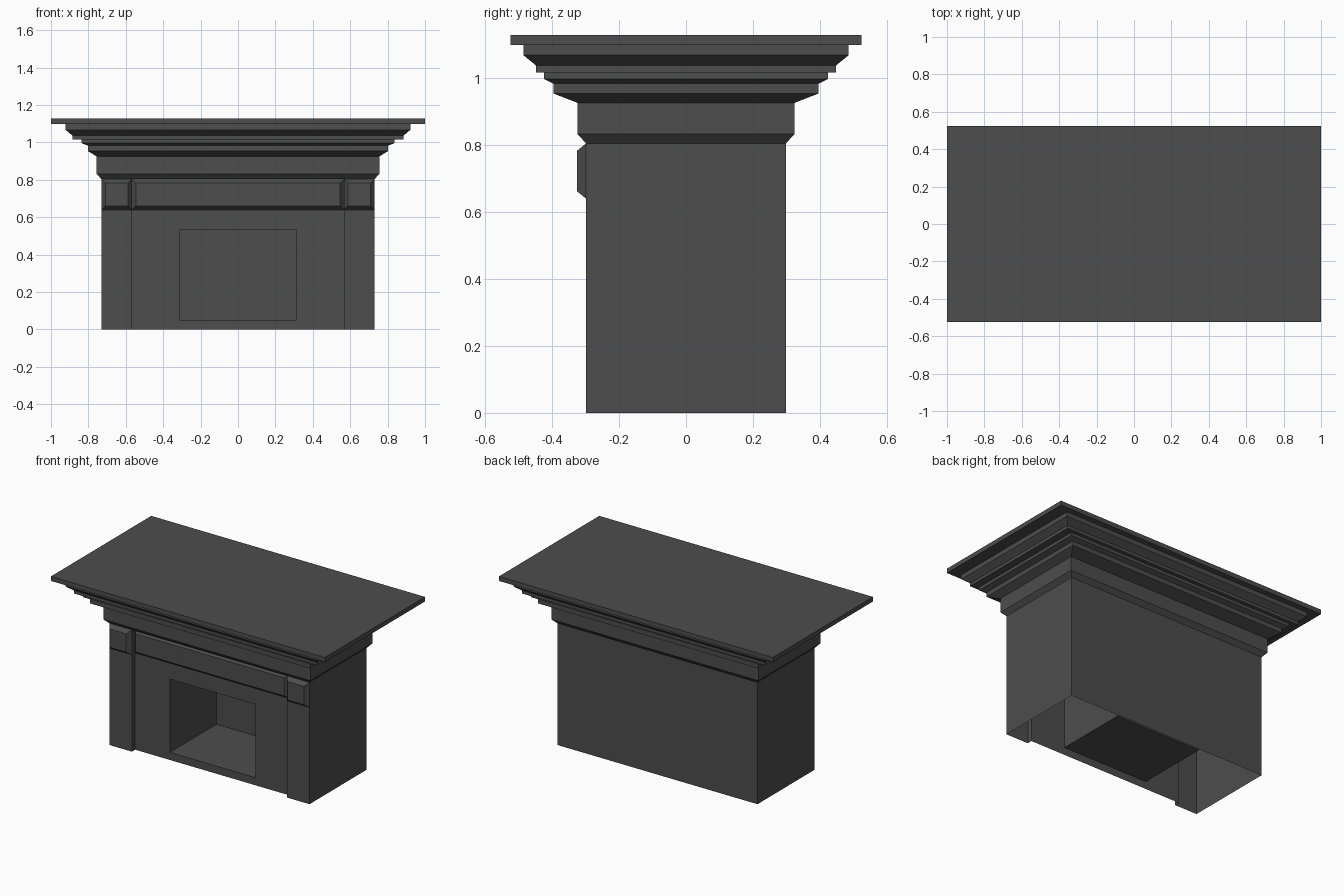
import bpy

if "Cube" in bpy.data.objects:
    bpy.data.objects.remove(bpy.data.objects["Cube"])

# Dark charcoal finish
charcoal = bpy.data.materials.new("charcoal")
charcoal.diffuse_color = (0.074, 0.074, 0.074, 1)
charcoal.use_nodes = True
charcoal.node_tree.nodes["Principled BSDF"].inputs["Base Color"].default_value = charcoal.diffuse_color


def make(name, verts, faces):
    me = bpy.data.meshes.new(name)
    me.from_pydata(verts, [], faces)
    me.materials.append(charcoal)
    me.update()
    ob = bpy.data.objects.new(name, me)
    bpy.context.collection.objects.link(ob)
    return ob


def loft(name, rings):
    """Skin a series of four-point rings and cap the last one."""
    verts = [p for r in rings for p in r]
    faces = []
    for k in range(len(rings) - 1):
        a, b = 4 * k, 4 * k + 4
        for i in range(4):
            j = (i + 1) % 4
            faces.append((a + i, a + j, b + j, b + i))
    n = len(verts)
    faces.append((n - 4, n - 3, n - 2, n - 1))
    return make(name, verts, faces)


def upright(x0, x1, z0, z1, y):
    return [(x0, y, z0), (x1, y, z0), (x1, y, z1), (x0, y, z1)]


def level(hx, hy, z):
    return [(-hx, -hy, z), (hx, -hy, z), (hx, hy, z), (-hx, hy, z)]


W, D, IN, REC = 0.731, 0.298, 0.567, -0.264  # body half sizes, pilaster edge, recess
Z_F, Z_B = 0.639, 0.804                      # frieze bottom, body top

# Outer walls and pilasters: open at the bottom, pilaster fronts stop at the frieze
path = [(IN, REC), (IN, -D), (W, -D), (W, D), (-W, D), (-W, -D), (-IN, -D), (-IN, REC)]
verts, faces = [], []
for i, (p, q) in enumerate(zip(path, path[1:])):
    top = Z_F if i in (1, 5) else Z_B
    n = len(verts)
    verts += [(*p, 0), (*q, 0), (*q, top), (*p, top)]
    faces.append((n, n + 1, n + 2, n + 3))
make("body_walls", verts, faces)

# Recessed breast with the firebox sunk into it
hole = (-0.313, 0.313, 0.05, 0.534)
loft("breast_and_firebox", [upright(-IN, IN, 0, Z_F, REC), upright(*hole, REC),
                            upright(*hole, 0.222)])

# Bevelled frieze panels
for name, x0, x1, y in (("left_block", -W, -IN, -D), ("right_block", IN, W, -D),
                        ("frieze_panel", -IN, IN, REC)):
    b = 0.022
    loft(name, [upright(x0, x1, Z_F, Z_B, y),
                upright(x0 + b, x1 - b, Z_F + b, Z_B - b, y - 0.027)])

# Narrow ledge above the recessed frieze panel
make("frieze_ledge", [(-IN, -D, Z_B), (-IN, REC, Z_B), (IN, REC, Z_B), (IN, -D, Z_B)],
     [(0, 1, 2, 3)])

# Stepped cornice and shelf: half width, half depth, height
profile = [(W, D, Z_B), (0.756, 0.324, 0.832), (0.756, 0.324, 0.925),
           (0.802, 0.396, 0.953), (0.802, 0.396, 0.982),
           (0.837, 0.423, 0.996), (0.837, 0.423, 1.016),
           (0.885, 0.447, 1.016), (0.885, 0.447, 1.036),
           (0.922, 0.485, 1.067), (0.922, 0.485, 1.097),
           (1.0, 0.523, 1.097), (1.0, 0.523, 1.127)]
loft("mantel_cornice", [level(*p) for p in profile])
